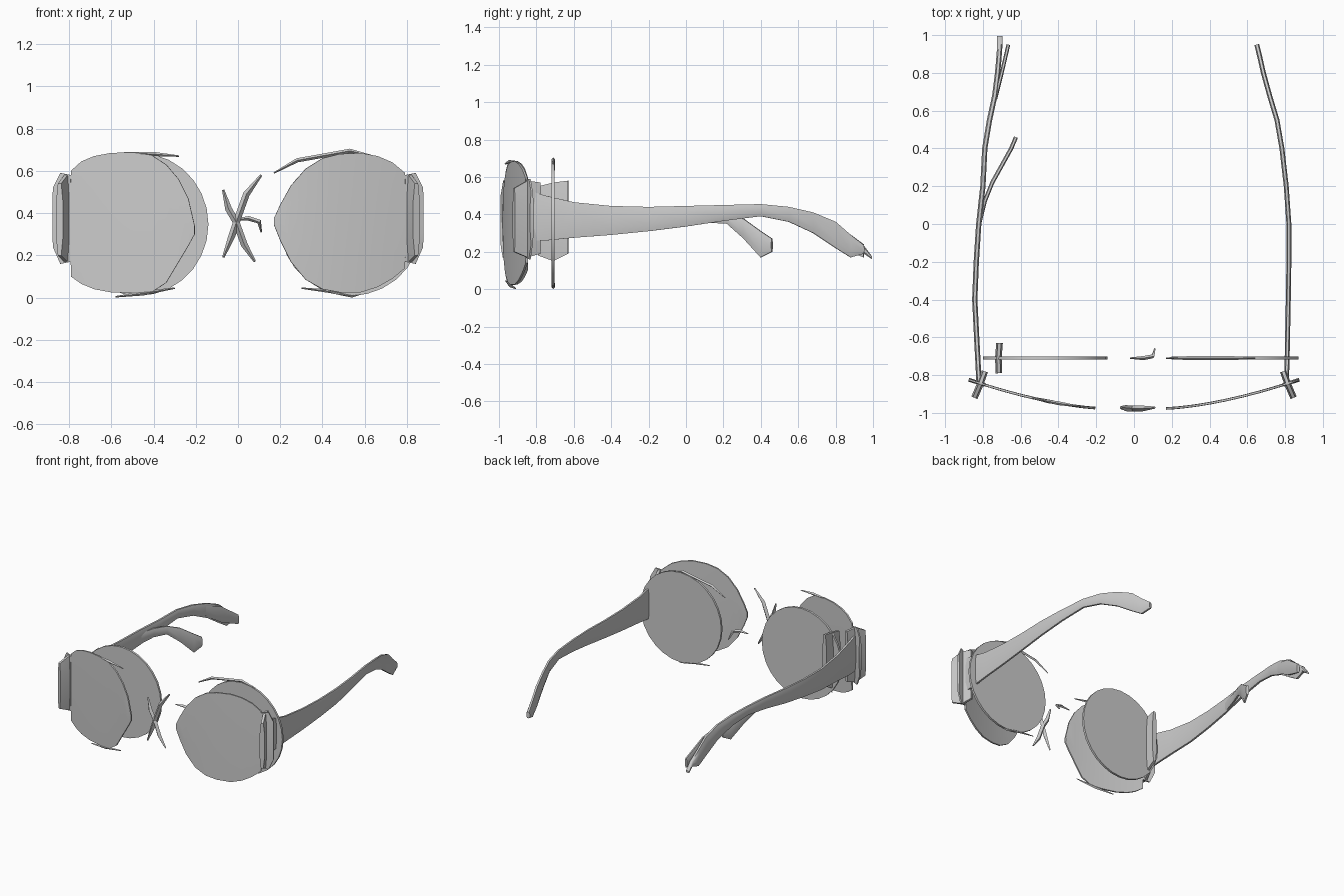
import bpy, bmesh, math
from mathutils import Vector

if "Cube" in bpy.data.objects:
    bpy.data.objects.remove(bpy.data.objects["Cube"])


def finish(name, bm, angle=35):
    bmesh.ops.recalc_face_normals(bm, faces=bm.faces)
    me = bpy.data.meshes.new(name)
    bm.to_mesh(me)
    bm.free()
    ob = bpy.data.objects.new(name, me)
    bpy.context.collection.objects.link(ob)
    bpy.ops.object.select_all(action='DESELECT')
    ob.select_set(True)
    bpy.context.view_layer.objects.active = ob
    bpy.ops.object.shade_smooth_by_angle(angle=math.radians(angle))
    return ob


def loft(name, rings):
    bm = bmesh.new()
    vs = [[bm.verts.new(p) for p in r] for r in rings]
    n = len(rings[0])
    for a, b in zip(vs, vs[1:]):
        for i in range(n):
            j = (i + 1) % n
            bm.faces.new((a[i], a[j], b[j], b[i]))
    bm.faces.new(vs[0])
    bm.faces.new(vs[-1])
    return finish(name, bm)


def ribbon(name, stations, t, edge=0.5):
    """Upright band through (x, y, z low, z high), thin across its path."""
    rings = []
    for i, (x, y, lo, hi) in enumerate(stations):
        a, b = stations[max(i - 1, 0)], stations[min(i + 1, len(stations) - 1)]
        d = Vector((b[0] - a[0], b[1] - a[1])).normalized()
        nx, ny = -d.y * t / 2, d.x * t / 2
        prof = [(edge, 0), (1, .25), (1, .75), (edge, 1),
                (-edge, 1), (-1, .75), (-1, .25), (-edge, 0)]
        rings.append([(x + nx * s, y + ny * s, lo + (hi - lo) * f) for s, f in prof])
    return loft(name, rings)


def sliver(name, pts, r):
    """Tapered square rod through points."""
    rings = []
    for i, p in enumerate(pts):
        p = Vector(p)
        d = (Vector(pts[min(i + 1, len(pts) - 1)]) - Vector(pts[max(i - 1, 0)])).normalized()
        u = d.cross(Vector((0, 1, 0)))
        u = u.normalized() if u.length > .3 else Vector((0, 0, 1))
        v = d.cross(u)
        k = r * (0.35 if i in (0, len(pts) - 1) else 1)
        rings.append([p + u * k, p + v * k, p - u * k, p - v * k])
    return loft(name, rings)


def front_y(x):
    a = abs(x)
    return -0.977 + 0.155 * (max(a - 0.15, 0) / 0.73) ** 1.6


# Curved front lenses, built from vertical strips
left = [(-.79, .10, .60), (-.74, .065, .645), (-.68, .04, .67), (-.60, .025, .685),
        (-.50, .022, .688), (-.41, .025, .675), (-.34, .07, .63), (-.28, .17, .56),
        (-.235, .245, .47), (-.205, .30, .34)]
right = [(.17, .345, .375), (.20, .27, .44), (.25, .17, .53), (.32, .085, .61),
         (.40, .04, .66), (.48, .025, .68), (.58, .025, .685), (.66, .05, .67),
         (.73, .09, .64), (.79, .14, .59)]
for side, cols in (("left", left), ("right", right)):
    ribbon(side + "_front_lens", [(x, front_y(x), lo, hi) for x, lo, hi in cols], 0.014, 0.8)

# Flat back lenses
for side, cx, rx in (("left", -.47, .33), ("right", .535, .337)):
    n = 28
    rings = [[(cx + rx * math.cos(2 * math.pi * i / n), y,
               .347 + .338 * math.sin(2 * math.pi * i / n)) for i in range(n)]
             for y in (-.718, -.702)]
    loft(side + "_back_lens", rings)

# End pieces: wrap of the frame plus the angled hinge plate
for side, s in (("left", -1), ("right", 1)):
    ribbon(side + "_end_piece", [(s * x, front_y(x), lo, hi) for x, lo, hi in
           ((.79, .17, .58), (.84, .16, .59), (.875, .24, .52))], 0.02)
    ribbon(side + "_hinge_plate", [(s * .845, -.92, .20, .54), (s * .815, -.85, .17, .58),
                                   (s * .79, -.78, .19, .57)], 0.035)
ribbon("left_inner_plate", [(-.715, -.79, .18, .55), (-.718, -.71, .15, .57),
                            (-.712, -.63, .19, .58)], 0.035)

# Temples
heights = [(-.85, .26, .53), (-.75, .26, .50), (-.6, .275, .465), (-.4, .29, .445),
           (-.2, .31, .44), (0, .335, .445), (.2, .365, .45), (.4, .39, .455),
           (.55, .36, .44), (.68, .30, .41), (.80, .22, .36), (.88, .17, .29), (.95, .19, .235)]
rx = [.805, .81, .813, .817, .82, .82, .806, .783, .757, .718, .685, .667, .65]
lx = [.82, .825, .833, .843, .835, .822, .80, .79, .765, .737, .722, .715, .71]
ribbon("right_temple", [(x, y, lo, hi) for x, (y, lo, hi) in zip(rx, heights)], 0.026)
ribbon("left_temple", [(-x, y, lo, hi) for x, (y, lo, hi) in zip(lx, heights)]
       + [(-.71, .995, .16, .175)], 0.028)
# Torn tip pieces on the left temple
ribbon("left_temple_tip", [(-.735, .66, .32, .40), (-.70, .80, .23, .35),
                           (-.665, .95, .17, .24)], 0.02)
ribbon("left_temple_branch", [(-.82, 0, .34, .42), (-.79, .12, .355, .42), (-.75, .22, .35, .41),
                              (-.70, .31, .27, .375), (-.65, .40, .17, .31),
                              (-.625, .46, .20, .27)], 0.022)

# Bridge: crossed front slivers and a short hooked bar behind
sliver("bridge_arm_a", [(-.07, -.97, .51), (-.045, -.975, .42), (-.01, -.977, .36),
                        (.03, -.977, .25), (.08, -.975, .17)], 0.016)
sliver("bridge_arm_b", [(-.07, -.975, .19), (-.03, -.977, .29), (0, -.977, .38),
                        (.04, -.977, .49), (.11, -.972, .58)], 0.016)
sliver("bridge_bar", [(-.02, -.71, .37), (.05, -.71, .375), (.10, -.70, .36),
                      (.11, -.66, .31)], 0.011)

# Loose rim slivers along the lens edges
sliver("right_back_rim_top", [(.17, -.71, .59), (.28, -.71, .65), (.42, -.71, .675),
                              (.53, -.71, .695), (.64, -.71, .67)], 0.010)
sliver("right_back_rim_bottom", [(.30, -.71, .045), (.44, -.71, .03), (.54, -.71, .009),
                                 (.62, -.71, .03)], 0.009)
sliver("left_front_rim_top", [(-.54, front_y(.54), .685), (-.40, front_y(.4), .68),
                              (-.28, front_y(.28), .67)], 0.010)
sliver("left_front_rim_bottom", [(-.58, front_y(.58), .004), (-.45, front_y(.45), .02),
                                 (-.30, front_y(.30), .045)], 0.010)
